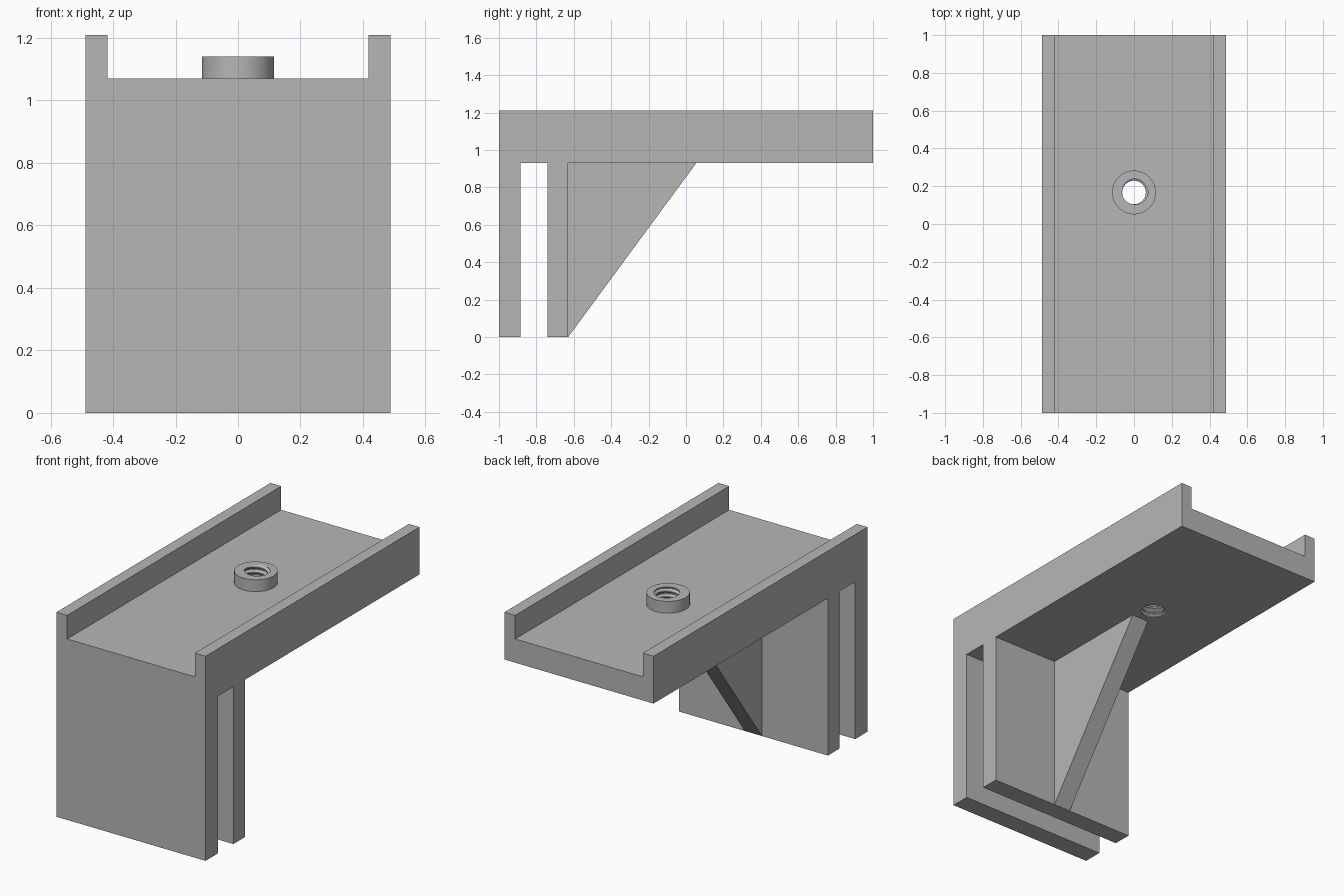
import bpy, bmesh, math

cube = bpy.data.objects.get("Cube")
if cube:
    bpy.data.objects.remove(cube, do_unlink=True)

HALF_W = 0.4875                         # half width of the bracket
DECK_LOW, DECK_TOP, LIP_TOP = 0.93, 1.07, 1.21
LIP = 0.07                              # lip thickness
BOSS_Y, BOSS_R, BOSS_TOP = 0.167, 0.116, 1.14
BORE_R, THREAD_DEPTH, PITCH = 0.0625, 0.014, 0.032

grey = bpy.data.materials.new("plain grey")
grey.use_nodes = True
grey.diffuse_color = (0.47, 0.47, 0.47, 1)
grey.node_tree.nodes["Principled BSDF"].inputs["Base Color"].default_value = grey.diffuse_color


def finish(bm, name):
    bmesh.ops.recalc_face_normals(bm, faces=bm.faces)
    mesh = bpy.data.meshes.new(name)
    bm.to_mesh(mesh)
    bm.free()
    mesh.materials.append(grey)
    obj = bpy.data.objects.new(name, mesh)
    bpy.context.collection.objects.link(obj)
    return obj


def extrude_side_profile(name, points, half):
    """Extrude a (y, z) outline across x."""
    bm = bmesh.new()
    face = bm.faces.new([bm.verts.new((-half, y, z)) for y, z in points])
    out = bmesh.ops.extrude_face_region(bm, geom=[face])
    verts = [v for v in out["geom"] if isinstance(v, bmesh.types.BMVert)]
    bmesh.ops.translate(bm, verts=verts, vec=(2 * half, 0, 0))
    return finish(bm, name)


def thread_cutter(name, z_low, turns, columns=40):
    """Solid screw whose rows follow the helix."""
    profile = [(0, 0), (0.2, 0), (0.5, 1), (0.7, 1)]    # (pitch fraction, depth fraction)
    steps = len(profile)
    rows = steps * turns
    bm = bmesh.new()
    grid = []
    for j in range(columns):
        angle = math.tau * j / columns
        column = []
        for k in range(rows + 1 + (steps if j == 0 else 0)):
            along, depth = profile[k % steps]
            r = BORE_R + THREAD_DEPTH * depth
            z = z_low + PITCH * (k // steps + along + j / columns)
            column.append(bm.verts.new((r * math.cos(angle), BOSS_Y + r * math.sin(angle), z)))
        grid.append(column)
    grid.append(grid[0][steps:])        # the seam climbs one pitch
    for a, b in zip(grid, grid[1:]):
        for k in range(rows):
            bm.faces.new((a[k], b[k], b[k + 1], a[k + 1]))
    # Fan caps over both ends
    middle = z_low + PITCH * (turns + 1) / 2
    low = bm.verts.new((0, BOSS_Y, z_low))
    high = bm.verts.new((0, BOSS_Y, z_low + PITCH * (turns + 1)))
    for edge in [e for e in bm.edges if e.is_boundary]:
        a, b = edge.verts
        bm.faces.new((a, b, low if a.co.z + b.co.z < 2 * middle else high))
    cutter = finish(bm, name)
    cutter.hide_render = True
    return cutter


def cut(obj, cutter):
    bpy.ops.object.select_all(action="DESELECT")
    bpy.context.view_layer.objects.active = obj
    obj.select_set(True)
    mod = obj.modifiers.new("cut", "BOOLEAN")
    mod.operation, mod.solver, mod.object = "DIFFERENCE", "EXACT", cutter
    bpy.ops.object.modifier_apply(modifier=mod.name)


# Body: long deck with two parallel clamp plates hanging at the front
body = extrude_side_profile("bracket_body", [
    (-1, 0), (-0.885, 0), (-0.885, DECK_LOW), (-0.74, DECK_LOW), (-0.74, 0),
    (-0.63, 0), (-0.63, DECK_LOW), (1, DECK_LOW), (1, LIP_TOP), (-1, LIP_TOP)], HALF_W)

# Open channel between the side lips
channel = extrude_side_profile("channel_cutter", [
    (-1.1, DECK_TOP), (1.1, DECK_TOP), (1.1, 1.4), (-1.1, 1.4)], HALF_W - LIP)
channel.hide_render = True
cut(body, channel)

# Diagonal brace under the deck
extrude_side_profile("gusset", [
    (-0.63, 0), (0.055, DECK_LOW), (-0.63, DECK_LOW)], 0.056)

# Round boss on the deck
bm = bmesh.new()
bmesh.ops.create_cone(bm, cap_ends=True, segments=64, radius1=BOSS_R, radius2=BOSS_R,
                      depth=BOSS_TOP - DECK_TOP)
bmesh.ops.translate(bm, verts=bm.verts, vec=(0, BOSS_Y, (BOSS_TOP + DECK_TOP) / 2))
boss = finish(bm, "boss")

# Threaded hole through deck and boss
screw = thread_cutter("thread_cutter", DECK_LOW - 0.07, 10)
for part in (body, boss):
    cut(part, screw)
    bpy.ops.object.shade_smooth_by_angle(angle=math.radians(25))

for helper in (channel, screw):
    bpy.data.objects.remove(helper, do_unlink=True)
